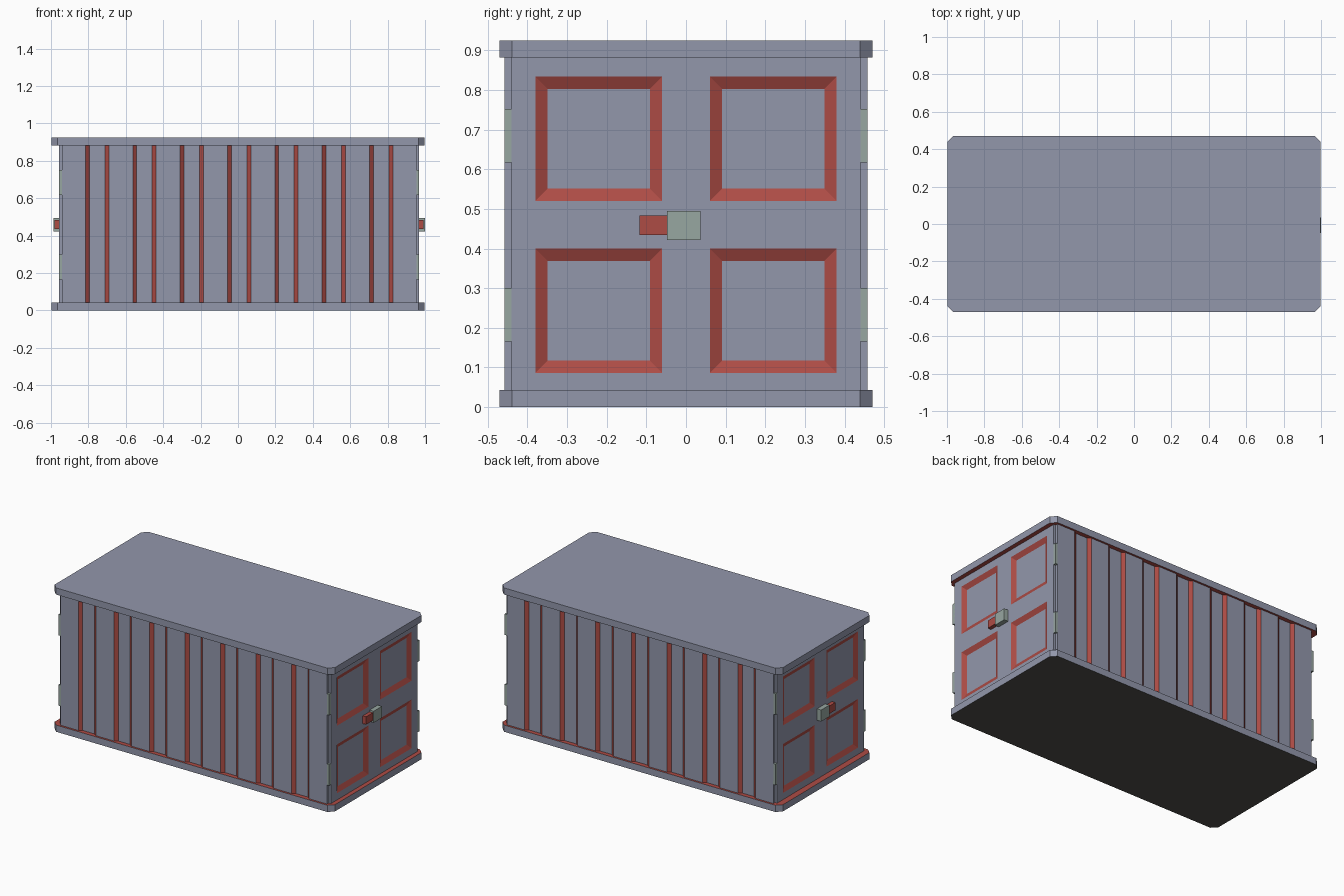
import bpy, bmesh
from mathutils import Vector

if "Cube" in bpy.data.objects:
    bpy.data.objects.remove(bpy.data.objects["Cube"])

CX = 0.006  # the body sits slightly off centre between the slabs


def material(name, rgb):
    m = bpy.data.materials.new(name)
    m.diffuse_color = (*rgb, 1)
    m.use_nodes = True
    m.node_tree.nodes["Principled BSDF"].inputs["Base Color"].default_value = m.diffuse_color
    return m


BODY = material("blue grey paint", (0.29, 0.31, 0.41))
RED = material("red paint", (0.42, 0.072, 0.06))
STEEL = material("pale green steel", (0.31, 0.385, 0.355))
DARK = material("dark underside", (0.08, 0.077, 0.068))


def finish(name, bm, mats, rule=None):
    bmesh.ops.recalc_face_normals(bm, faces=bm.faces)
    if rule:
        for f in bm.faces:
            f.material_index = rule(f)
    me = bpy.data.meshes.new(name)
    bm.to_mesh(me)
    bm.free()
    for m in mats:
        me.materials.append(m)
    ob = bpy.data.objects.new(name, me)
    bpy.context.collection.objects.link(ob)
    return ob


def prism(name, pts, z0, z1, mats, rule=None):
    bm = bmesh.new()
    base = bm.faces.new([bm.verts.new((x, y, z0)) for x, y in pts])
    top = bmesh.ops.extrude_face_region(bm, geom=[base], use_keep_orig=True)
    for v in top["geom"]:
        if isinstance(v, bmesh.types.BMVert):
            v.co.z = z1
    return finish(name, bm, mats, rule)


def box(name, x, y, z, mat):
    x, y = sorted(x), sorted(y)
    pts = [(x[0], y[0]), (x[1], y[0]), (x[1], y[1]), (x[0], y[1])]
    return prism(name, pts, z[0], z[1], [mat])


# Floor and roof slabs with clipped corners, red on the inward faces
X, Y, C = 0.997, 0.471, 0.032
octagon = [(-X + C, -Y), (X - C, -Y), (X, -Y + C), (X, Y - C),
           (X - C, Y), (-X + C, Y), (-X, Y - C), (-X, -Y + C)]
prism("floor_slab", octagon, 0, 0.043, [BODY, RED, DARK],
      lambda f: 1 if f.normal.z > 0.5 else 2 if f.normal.z < -0.5 else 0)
prism("roof_slab", octagon, 0.882, 0.925, [BODY, RED],
      lambda f: 1 if f.normal.z < -0.5 else 0)

# Corrugated body, sloping groove walls are red
front = [(-0.948, -0.458)]
for i in range(-3, 4):
    c = i * 0.253
    front += [(c - 0.0625, -0.458), (c - 0.0415, -0.443),
              (c + 0.0415, -0.443), (c + 0.0625, -0.458)]
front.append((0.948, -0.458))
outline = front + [(x, -y) for x, y in reversed(front)]
prism("corrugated_body", [(x + CX, y) for x, y in outline], 0.04, 0.885, [BODY, RED],
      lambda f: 1 if abs(f.normal.x) > 0.2 and abs(f.normal.y) > 0.2 else 0)


# End doors with four recessed panels framed in red slopes
def door(name, s):
    xf, xb = CX + s * 0.963, CX + s * 0.943
    ys = [-0.44, -0.38, -0.06, 0.06, 0.38, 0.44]
    zs = [0.04, 0.086, 0.40, 0.52, 0.834, 0.885]
    bm = bmesh.new()
    grid = [[bm.verts.new((xf, y, z)) for z in zs] for y in ys]
    panels = []
    for i in range(5):
        for j in range(5):
            vs = [grid[i][j], grid[i + 1][j], grid[i + 1][j + 1], grid[i][j + 1]]
            f = bm.faces.new(vs if s > 0 else vs[::-1])
            if i in (1, 3) and j in (1, 3):
                panels.append(f)
    rim = [e for e in bm.edges if e.is_boundary]
    ext = bmesh.ops.extrude_edge_only(bm, edges=rim)
    for v in ext["geom"]:
        if isinstance(v, bmesh.types.BMVert):
            v.co.x = xb
    bm.normal_update()
    ring = bmesh.ops.inset_individual(bm, faces=panels, thickness=0.044)["faces"]
    for f in ring:
        f.material_index = 1
    for f in panels:
        for v in f.verts:
            v.co.x -= s * 0.0145
    return finish(name, bm, [BODY, RED])


for side, s in (("right", 1), ("left", -1)):
    door(side + "_door", s)
    xf = CX + s * 0.963
    # Corner hinges
    for t in (-1, 1):
        for level, z in (("lower", (0.165, 0.30)), ("upper", (0.617, 0.752))):
            box(f"{side}_{level}_hinge", (CX + s * 0.945, xf), (t * 0.436, t * 0.458), z, STEEL)
    # Latch block and red lever
    box(side + "_latch", (xf - s * 0.003, xf + s * 0.03), (-0.048, 0.036), (0.421, 0.495), STEEL)
    box(side + "_latch_lever", (xf - s * 0.003, xf + s * 0.024), (-0.117, -0.046), (0.434, 0.484), RED)
